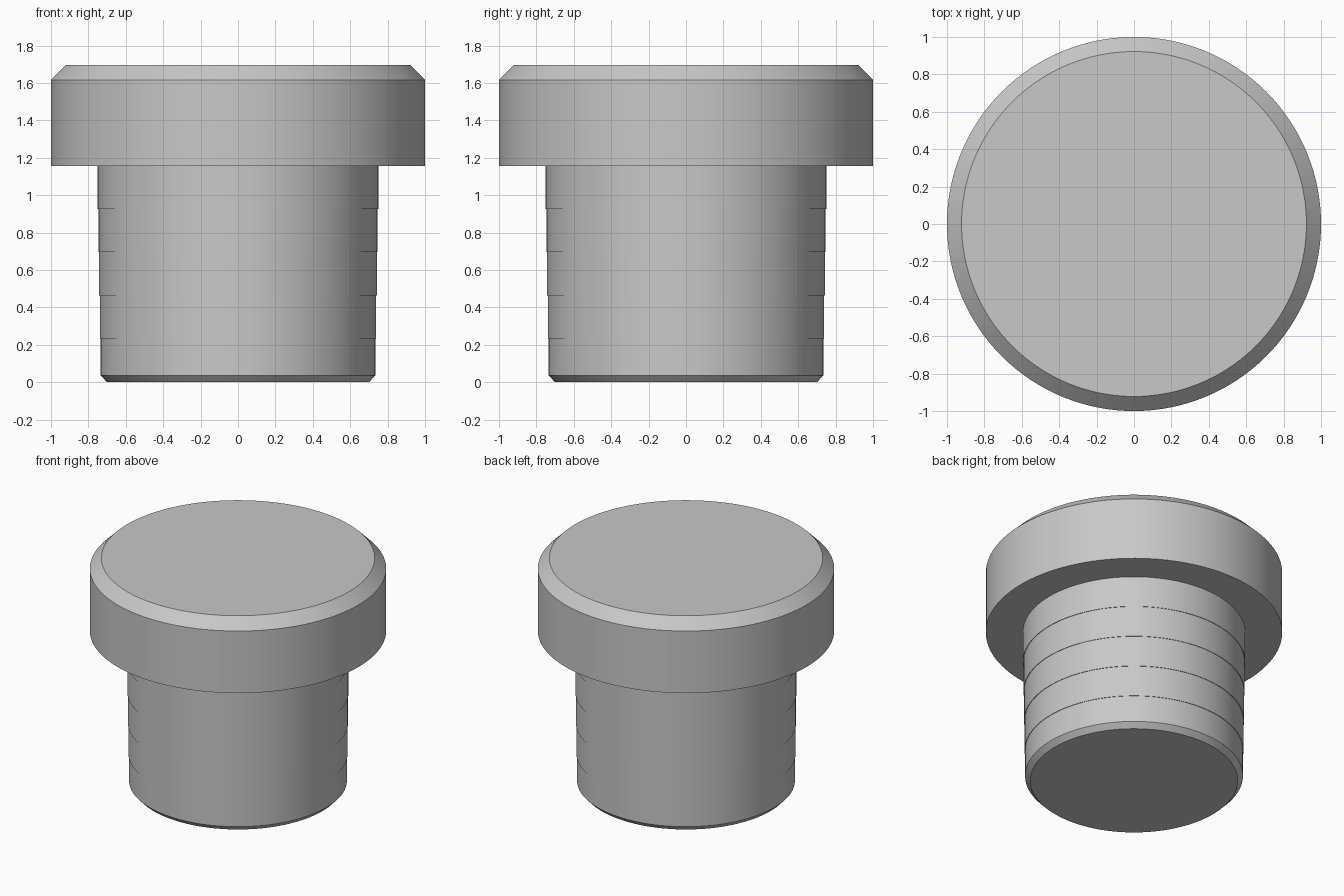
import bpy, bmesh, math

if "Cube" in bpy.data.objects:
    bpy.data.objects.remove(bpy.data.objects["Cube"], do_unlink=True)

SEGMENTS = 128
grey = bpy.data.materials.new("plain grey")
grey.use_nodes = True
colour = (0.58, 0.58, 0.58, 1)
grey.diffuse_color = colour
grey.node_tree.nodes["Principled BSDF"].inputs["Base Color"].default_value = colour


def lathe(name, profile):
    """Turn a (radius, height) profile around z and cap both ends."""
    bm = bmesh.new()
    rings = []
    for r, z in profile:
        angles = [math.tau * i / SEGMENTS for i in range(SEGMENTS)]
        rings.append([bm.verts.new((r * math.cos(a), r * math.sin(a), z)) for a in angles])
    for low, high in zip(rings, rings[1:]):
        for i in range(SEGMENTS):
            j = (i + 1) % SEGMENTS
            bm.faces.new((low[i], low[j], high[j], high[i]))
    bm.faces.new(rings[0][::-1])
    bm.faces.new(rings[-1])
    mesh = bpy.data.meshes.new(name)
    bm.to_mesh(mesh)
    bm.free()
    mesh.materials.append(grey)
    obj = bpy.data.objects.new(name, mesh)
    bpy.context.collection.objects.link(obj)
    bpy.ops.object.select_all(action='DESELECT')
    obj.select_set(True)
    bpy.context.view_layer.objects.active = obj
    bpy.ops.object.shade_smooth_by_angle(angle=math.radians(30))
    return obj


# Shank: chamfered foot, then five bands that each step out slightly
STEPS, BAND, SHANK_TOP = 5, 0.23, 1.155
shank = [(0.70, 0), (0.735, 0.037)]
for k in range(STEPS):
    radius = 0.735 + 0.00375 * k
    top = SHANK_TOP - BAND * (STEPS - 1 - k)
    if k:
        shank.append((radius, top - BAND))
    shank.append((radius, top))
lathe("shank", shank)

# Head: wide disc with a chamfered top rim
lathe("head", [(1, SHANK_TOP), (1, 1.617), (0.922, 1.695)])
